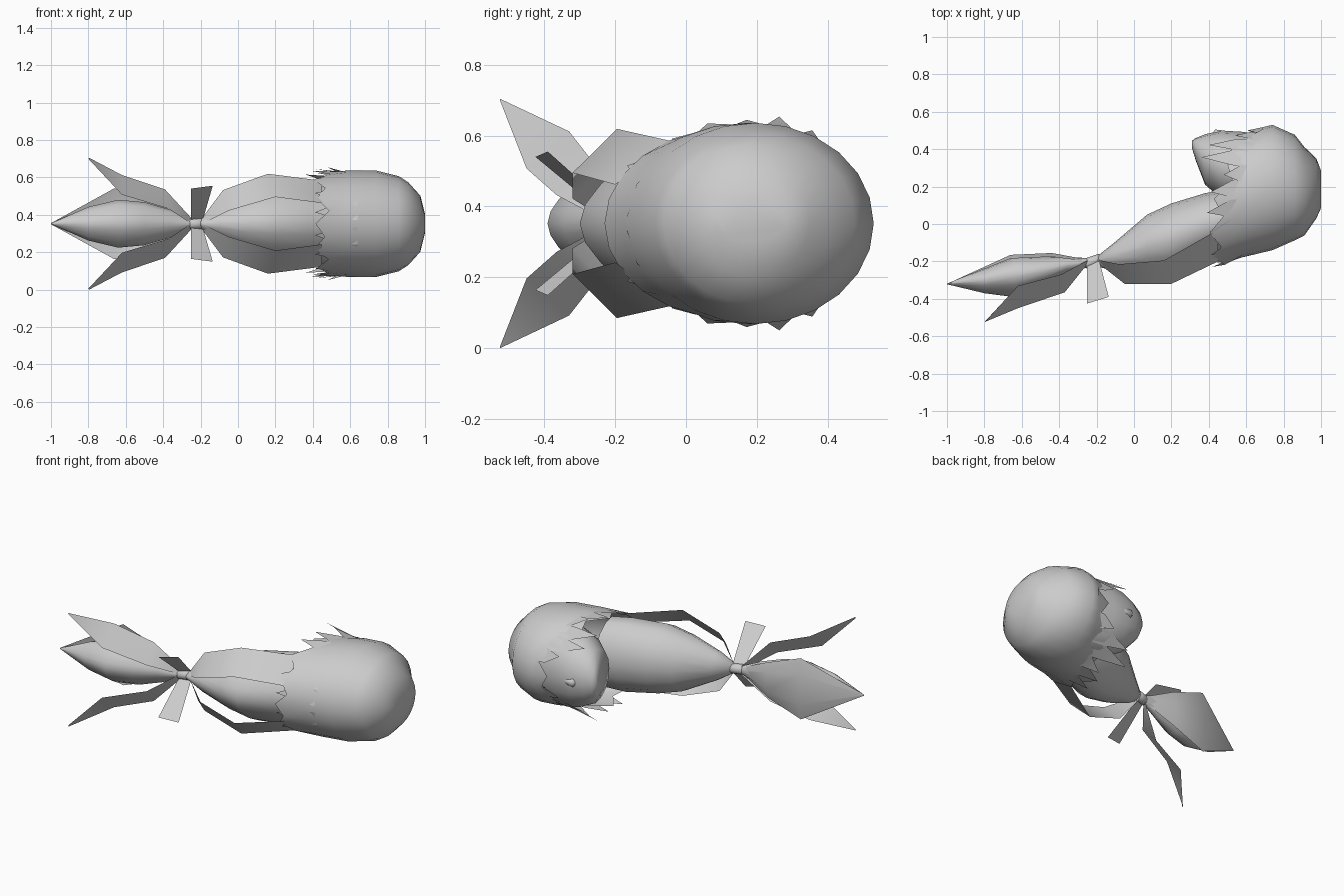
import bpy, bmesh, math
from mathutils import Vector

cube = bpy.data.objects.get("Cube")
if cube:
    bpy.data.objects.remove(cube, do_unlink=True)

MID = 0.352          # height of the mirror plane
GREY = (0.6, 0.6, 0.6, 1)
mat = bpy.data.materials.new("plain_grey")
mat.use_nodes = True
mat.diffuse_color = GREY
mat.node_tree.nodes["Principled BSDF"].inputs["Base Color"].default_value = GREY


def finish(name, bm, smooth=60):
    bmesh.ops.recalc_face_normals(bm, faces=bm.faces)
    me = bpy.data.meshes.new(name)
    bm.to_mesh(me)
    bm.free()
    me.materials.append(mat)
    ob = bpy.data.objects.new(name, me)
    bpy.context.collection.objects.link(ob)
    bpy.ops.object.select_all(action='DESELECT')
    ob.select_set(True)
    bpy.context.view_layer.objects.active = ob
    bpy.ops.object.shade_smooth_by_angle(angle=math.radians(smooth))
    return ob


def loft(name, rings, sides=16, ridge=0, shift=None):
    """Skin rings (x, y, radius_y, radius_z) along x; ridge pinches the front, shift moves points in x."""
    bm = bmesh.new()
    rows = []
    for i, (x, y, ry, rz) in enumerate(rings):
        row = []
        for k in range(sides):
            a = math.tau * k / sides
            dx = shift(len(rings) - 1 - i, k, a) if shift else 0
            pinch = 1 - ridge * max(0, -math.cos(a))
            row.append(bm.verts.new((x + dx, y + ry * math.cos(a),
                                     MID + rz * pinch * math.sin(a))))
        rows.append(row)
    for a, b in zip(rows, rows[1:]):
        for k in range(sides):
            n = (k + 1) % sides
            bm.faces.new((a[k], a[n], b[n], b[k]))
    bm.faces.new(rows[0])
    return finish(name, bm)


def sheet(name, columns, mirror=True):
    """Thin sheet between rows of points; z is measured from the mirror plane."""
    for side, sign in (("upper", 1), ("lower", -1)) if mirror else (("", 1),):
        bm = bmesh.new()
        rows = [[bm.verts.new((x, y, MID + sign * z)) for x, y, z in col] for col in columns]
        for a, b in zip(rows, rows[1:]):
            for k in range(len(a) - 1):
                bm.faces.new((a[k], a[k + 1], b[k + 1], b[k]))
        bmesh.ops.remove_doubles(bm, verts=bm.verts, dist=0.001)
        finish((name + "_" + side).strip("_"), bm)


# Hair cap with a ragged open edge, set further back over the face
def ragged(rows_left, k, a):
    face_side = max(0, math.cos(a))
    if rows_left == 0:
        return 0.19 * face_side + (0.035 if k % 2 else -0.025) + 0.012 * math.sin(5 * a)
    return 0.11 * face_side if rows_left == 1 else 0


loft("hair_cap", [
    (1.0, 0.185, 0.10, 0.05), (0.975, 0.19, 0.16, 0.15), (0.91, 0.175, 0.238, 0.222),
    (0.86, 0.195, 0.282, 0.254), (0.74, 0.195, 0.335, 0.284), (0.58, 0.17, 0.348, 0.284),
    (0.44, 0.135, 0.365, 0.27)], sides=24, shift=ragged)

# Face with chin and a small nose
loft("face", [
    (0.31, 0.425, 0.02, 0.035), (0.33, 0.40, 0.06, 0.10), (0.38, 0.345, 0.135, 0.165),
    (0.46, 0.32, 0.178, 0.21), (0.56, 0.30, 0.195, 0.24), (0.68, 0.285, 0.195, 0.245)])
loft("nose", [(0.415, 0.478, 0.004, 0.008), (0.435, 0.485, 0.02, 0.028),
              (0.48, 0.48, 0.02, 0.02), (0.54, 0.475, 0.01, 0.01)], sides=8)

# Gathered hair behind the head, tie and tail
loft("gathered_hair", [
    (-0.2, -0.2, 0.025, 0.025), (-0.1, -0.175, 0.08, 0.09), (0.07, -0.12, 0.17, 0.175),
    (0.2, -0.095, 0.205, 0.21), (0.38, -0.025, 0.19, 0.225), (0.5, 0.01, 0.175, 0.215)],
    ridge=0.35)
loft("hair_tie", [(-0.26, -0.21, 0.022, 0.022), (-0.25, -0.21, 0.03, 0.03),
                  (-0.19, -0.19, 0.03, 0.03), (-0.18, -0.19, 0.022, 0.022)], sides=10)
loft("tail_core", [
    (-0.24, -0.205, 0.022, 0.022), (-0.36, -0.225, 0.05, 0.075), (-0.5, -0.26, 0.085, 0.115),
    (-0.64, -0.283, 0.108, 0.128), (-0.8, -0.305, 0.065, 0.09), (-1.0, -0.32, 0.002, 0.002)],
    ridge=0.35)

# Broad leaf of hair on the back of the tail
leaf = [(-0.25, -0.19, -0.2, 0.02), (-0.44, -0.155, -0.175, 0.11),
        (-0.66, -0.165, -0.185, 0.19), (-1.0, -0.32, -0.32, 0.003)]
sheet("tail_back", [[(x, edge, -w), (x, mid, -w * 0.5), (x, mid, w * 0.5), (x, edge, w)]
                    for x, mid, edge, w in leaf], mirror=False)

# Loose locks on the tail and beside the gathered hair
sheet("tail_lock", [
    [(-0.24, -0.19, 0.02), (-0.25, -0.215, 0.0)],
    [(-0.39, -0.27, 0.183), (-0.37, -0.365, 0.08)],
    [(-0.62, -0.33, 0.26), (-0.62, -0.45, 0.155)],
    [(-0.795, -0.525, 0.352), (-0.8, -0.525, 0.347)]])
sheet("side_lock", [
    [(-0.2, -0.19, 0.02), (-0.19, -0.21, 0.0)],
    [(-0.08, -0.215, 0.18), (-0.05, -0.32, 0.07)],
    [(0.16, -0.195, 0.267), (0.2, -0.32, 0.143)],
    [(0.45, -0.03, 0.23), (0.45, -0.2, 0.11)]])

# Loose ends of the tie
sheet("tie_end", [
    [(-0.25, -0.21, 0.01), (-0.19, -0.18, 0.015)],
    [(-0.25, -0.425, 0.188), (-0.135, -0.39, 0.203)]])


# Pointed tufts rooted under the cap: angle in degrees, tip x, tip flare
def on_cap(x, degrees, scale):
    a = math.radians(degrees)
    return Vector((x, 0.165 + 0.345 * scale * math.cos(a), 0.284 * scale * math.sin(a)))


tufts = [(24, 0.54, 1.0), (40, 0.40, 1.02), (56, 0.36, 1.08), (72, 0.48, 1.1),
         (86, 0.41, 1.03), (104, 0.39, 1.04), (122, 0.41, 1.03), (146, 0.41, 1.12),
         (166, 0.41, 1.12)]
for i, (angle, tip_x, flare) in enumerate(tufts):
    tip = on_cap(tip_x, angle + 3, flare)
    root_x = 0.64 + 0.08 * max(0, math.cos(math.radians(angle)))
    bend_x = 0.5 * (tip_x + root_x)
    sheet("tuft_%d" % (i + 1), [
        [on_cap(root_x, angle - 10, 0.96), on_cap(root_x, angle + 10, 0.96)],
        [on_cap(bend_x, angle - 8, 0.99), on_cap(bend_x, angle + 8, 0.99)],
        [tip, tip]])
